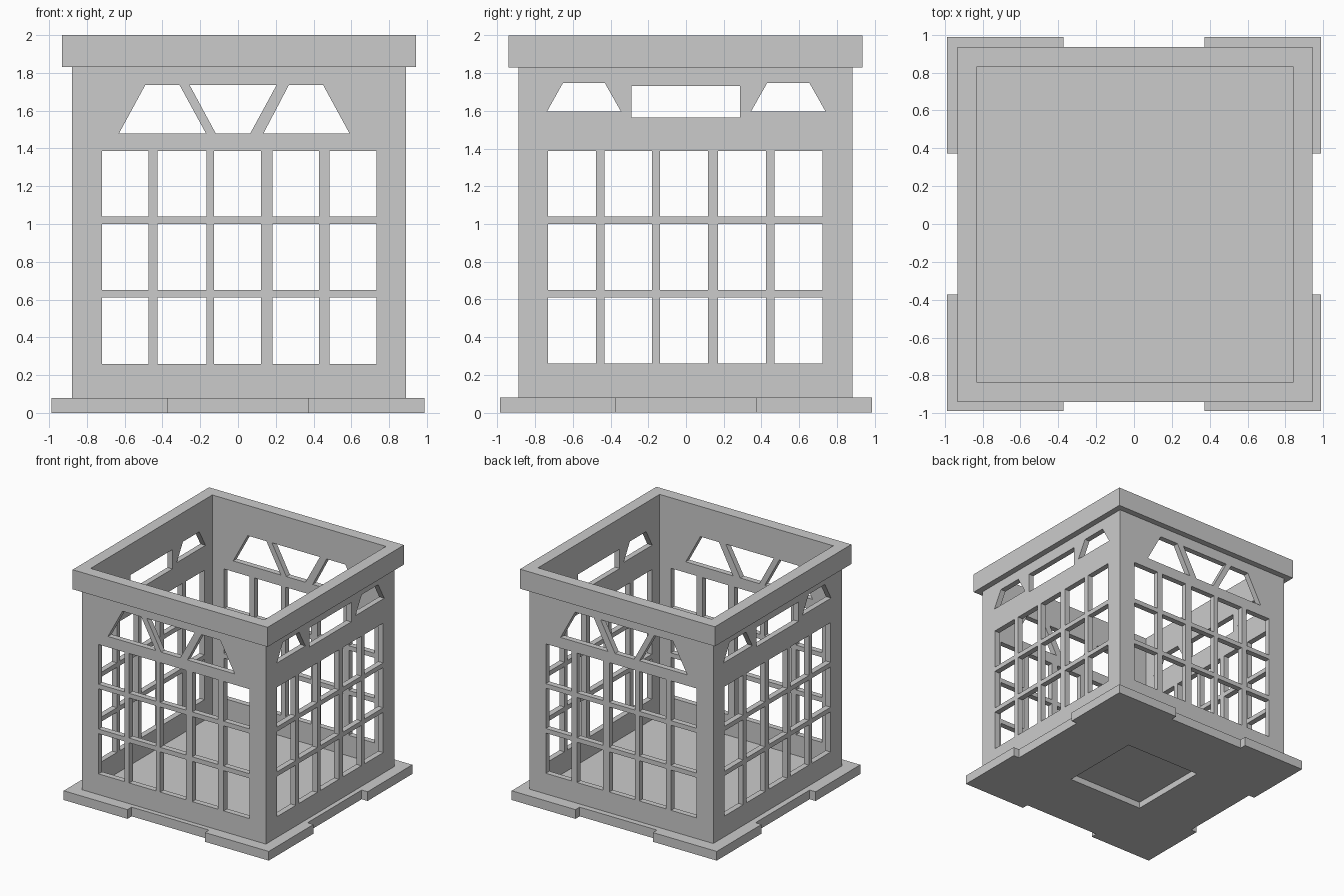
import bpy, bmesh
from math import radians
from mathutils import Matrix

if "Cube" in bpy.data.objects:
    bpy.data.objects.remove(bpy.data.objects["Cube"])

AXES = {
    "z": Matrix.Identity(3),
    "y": Matrix.Rotation(radians(90), 3, "X"),
    "x": Matrix.Rotation(radians(90), 3, "Z") @ Matrix.Rotation(radians(90), 3, "X"),
}


def prism(name, loops, lo, hi, axis="z"):
    """Extrude one or more 2D outlines between lo and hi along an axis."""
    bm = bmesh.new()
    for loop in loops:
        face = bm.faces.new([bm.verts.new((u, v, lo)) for u, v in loop])
        ext = bmesh.ops.extrude_face_region(bm, geom=[face], use_keep_orig=True)
        top = [g for g in ext["geom"] if isinstance(g, bmesh.types.BMVert)]
        bmesh.ops.translate(bm, verts=top, vec=(0, 0, hi - lo))
    bmesh.ops.transform(bm, matrix=AXES[axis].to_4x4(), verts=bm.verts)
    bmesh.ops.recalc_face_normals(bm, faces=bm.faces)
    mesh = bpy.data.meshes.new(name)
    bm.to_mesh(mesh)
    bm.free()
    obj = bpy.data.objects.new(name, mesh)
    bpy.context.collection.objects.link(obj)
    return obj


def rect(u0, u1, v0, v1):
    return [(u0, v0), (u1, v0), (u1, v1), (u0, v1)]


def square(h, cx=0, cy=0):
    return rect(cx - h, cx + h, cy - h, cy + h)


def trapezoid(b0, b1, t0, t1, v0, v1):
    return [(b0, v0), (b1, v0), (t1, v1), (t0, v1)]


def cut(obj, *args):
    """Subtract a prism from an object, then discard the cutter."""
    cutter = prism("cutter", *args)
    cutter.hide_render = True
    mod = obj.modifiers.new("cut", "BOOLEAN")
    mod.operation = "DIFFERENCE"
    mod.solver = "EXACT"
    mod.object = cutter
    bpy.context.view_layer.objects.active = obj
    bpy.ops.object.modifier_apply(modifier=mod.name)
    bpy.data.objects.remove(cutter)


CX, CY = 0.005, -0.003          # body sits slightly off the base centre
ROWS = [(0.26, 0.61), (0.65, 1.0), (1.04, 1.386)]


def grid(columns):
    return [rect(a, b, lo, hi) for a, b in columns for lo, hi in ROWS]


# Base plate: notched in the middle of each side, recessed underneath
outline = []
pts = [(-0.987, -0.987), (-0.372, -0.987), (-0.372, -0.93), (0.372, -0.93), (0.372, -0.987)]
for i in range(4):
    outline += pts
    pts = [(-y, x) for x, y in pts]
base = prism("base_plate", [outline], 0, 0.08)
cut(base, [square(0.37)], -0.1, 0.055)

# Window openings, running straight through opposite walls
front_holes = grid([(-0.72, -0.473), (-0.425, -0.168), (-0.127, 0.121), (0.182, 0.43), (0.484, 0.732)])
front_holes += [
    trapezoid(-0.63, -0.17, -0.49, -0.31, 1.48, 1.737),
    trapezoid(-0.118, 0.065, -0.257, 0.205, 1.48, 1.737),
    trapezoid(0.135, 0.59, 0.27, 0.45, 1.48, 1.737),
]
side_holes = grid([(-0.732, -0.478), (-0.433, -0.18), (-0.138, 0.116), (0.17, 0.425), (0.47, 0.725)])
side_holes += [
    trapezoid(-0.737, -0.345, -0.653, -0.43, 1.597, 1.747),
    rect(-0.29, 0.286, 1.565, 1.733),
    trapezoid(0.345, 0.74, 0.43, 0.655, 1.597, 1.747),
]

# Four walls as one open tube
walls = prism("crate_walls", [square(0.885, CX, CY)], 0.08, 1.83)
cut(walls, [square(0.836, CX, CY)], -0.5, 2.5)
cut(walls, front_holes, -1.5, 1.5, "y")
cut(walls, side_holes, -1.5, 1.5, "x")

# Thick rim around the open top
rim = prism("top_rim", [square(0.938, CX, CY)], 1.83, 2.0)
cut(rim, [square(0.836, CX, CY)], 1.5, 2.5)
